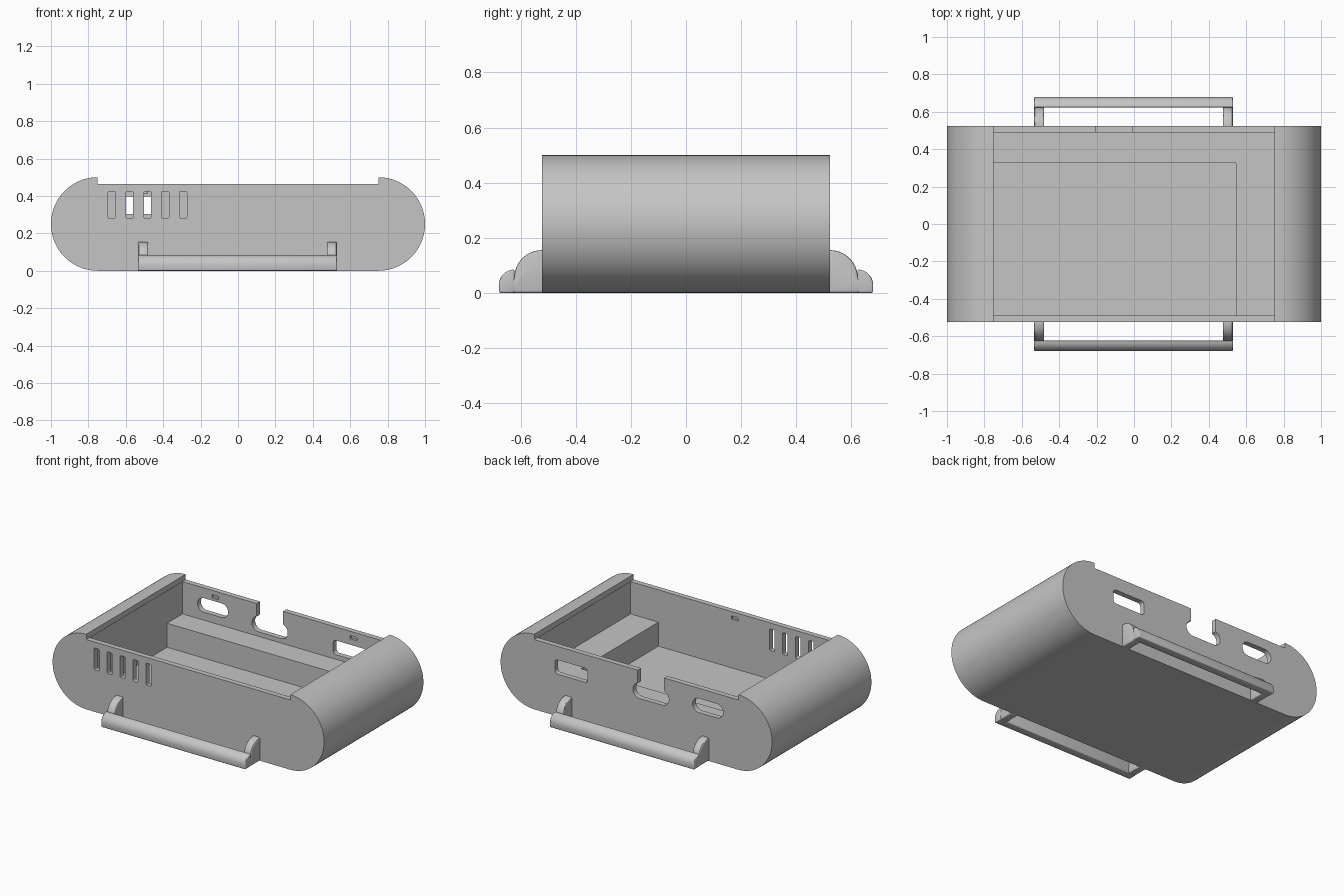
import bpy, bmesh
from math import sin, cos, pi

old = bpy.data.objects.get("Cube")
if old:
    bpy.data.objects.remove(old, do_unlink=True)

grey = bpy.data.materials.new("light grey plastic")
grey.use_nodes = True
COLOR = (0.56, 0.56, 0.56, 1)
grey.diffuse_color = COLOR
grey.node_tree.nodes["Principled BSDF"].inputs["Base Color"].default_value = COLOR


def arc(cu, cv, r, a0, a1, n):
    return [(cu + r * cos(a0 + (a1 - a0) * i / n), cv + r * sin(a0 + (a1 - a0) * i / n))
            for i in range(n + 1)]


def rounded(u0, u1, v0, v1, r, n=8):
    """Rounded rectangle outline; a radius of half the height gives a stadium."""
    pts = []
    corners = [(u1 - r, v1 - r), (u0 + r, v1 - r), (u0 + r, v0 + r), (u1 - r, v0 + r)]
    for k, (cu, cv) in enumerate(corners):
        for p in arc(cu, cv, r, k * pi / 2, (k + 1) * pi / 2, n):
            if not pts or abs(p[0] - pts[-1][0]) + abs(p[1] - pts[-1][1]) > 1e-5:
                pts.append(p)
    if abs(pts[0][0] - pts[-1][0]) + abs(pts[0][1] - pts[-1][1]) < 1e-5:
        pts.pop()
    return pts


def rect(u0, u1, v0, v1):
    return [(u0, v0), (u1, v0), (u1, v1), (u0, v1)]


def prism(name, outline, axis, lo, hi):
    """Extrude an outline along an axis from lo to hi."""
    place = {"x": lambda u, v, w: (w, u, v),
             "y": lambda u, v, w: (u, w, v),
             "z": lambda u, v, w: (u, v, w)}[axis]
    bm = bmesh.new()
    a = [bm.verts.new(place(u, v, lo)) for u, v in outline]
    b = [bm.verts.new(place(u, v, hi)) for u, v in outline]
    bm.faces.new(a)
    bm.faces.new(b[::-1])
    for i in range(len(a)):
        j = (i + 1) % len(a)
        bm.faces.new((a[i], b[i], b[j], a[j]))
    bmesh.ops.recalc_face_normals(bm, faces=bm.faces[:])
    mesh = bpy.data.meshes.new(name)
    bm.to_mesh(mesh)
    bm.free()
    mesh.materials.append(grey)
    ob = bpy.data.objects.new(name, mesh)
    bpy.context.collection.objects.link(ob)
    return ob


def activate(ob):
    bpy.ops.object.select_all(action="DESELECT")
    ob.select_set(True)
    bpy.context.view_layer.objects.active = ob


def cut(target, outline, axis, lo, hi):
    cutter = prism("cutter", outline, axis, lo, hi)
    cutter.hide_render = True
    mod = target.modifiers.new("cut", "BOOLEAN")
    mod.operation, mod.solver, mod.object = "DIFFERENCE", "EXACT", cutter
    activate(target)
    bpy.ops.object.modifier_apply(modifier=mod.name)
    bpy.data.objects.remove(cutter, do_unlink=True)


OUT, INN, CAV = 0.523, 0.488, 0.75     # outer wall, inner wall, cavity half length
FLOOR, LEDGE, RIM = 0.09, 0.25, 0.465

# Tray body with round ends, open cavity and lowered long walls
body = prism("tray_body", rounded(-1, 1, 0, 0.5, 0.25, 24), "y", -OUT, OUT)
cut(body, rect(-CAV, CAV, -INN, INN), "z", FLOOR, 0.8)
cut(body, rect(-CAV - 0.002, CAV + 0.002, RIM, 0.7), "y", -0.7, 0.7)

# Front vent slots
for i in range(5):
    x = -0.675 + i * 0.0955
    cut(body, rounded(x - 0.019, x + 0.019, 0.28, 0.425, 0.008, 3), "y", -0.6, -0.4)

# Back openings: stadium port, rectangular port, keyhole notch
cut(body, rounded(-0.64, -0.415, 0.303, 0.397, 0.0465), "y", 0.4, 0.6)
cut(body, rounded(0.36, 0.6, 0.28, 0.375, 0.02, 4), "y", 0.4, 0.6)
cut(body, rounded(-0.24, 0.025, 0.28, 0.38, 0.0495), "y", 0.4, 0.6)
cut(body, rect(-0.205, -0.01, 0.33, 0.6), "y", 0.4, 0.6)

# Small snap recesses inside the long walls
for x, y in ((-0.51, INN), (0.51, INN), (-0.02, -INN)):
    cut(body, rect(x - 0.025, x + 0.025, 0.414, 0.436), "y", y - 0.015, y + 0.015)

# L-shaped raised ledge along the back and left of the cavity
e = 0.01
prism("inner_ledge", [(-CAV - e, 0.325), (0.545, 0.325), (0.545, -INN - e), (CAV + e, -INN - e),
                      (CAV + e, INN + e), (-CAV - e, INN + e)], "z", FLOOR - e, LEDGE)

# Handles: a rounded bar on two humped arms, front and back
arm = [(0.5, 0), (0.64, 0), (0.64, 0.055)] + arc(OUT, 0.055, 0.1, 0, pi / 2, 14) + [(0.5, 0.155)]
bar = [(0.622, 0), (0.679, 0)] + arc(0.622, 0.028, 0.057, 0, pi / 2, 12)
for side, s in (("front", -1), ("back", 1)):
    parts = [("handle_bar", bar, -0.535, 0.53),
             ("handle_arm_right", arm, -0.534, -0.48),
             ("handle_arm_left", arm, 0.475, 0.529)]
    for part, outline, lo, hi in parts:
        ob = prism(side + "_" + part, [(s * u, v) for u, v in outline], "x", lo, hi)
        bev = ob.modifiers.new("soft edges", "BEVEL")
        bev.width, bev.segments = 0.01, 3
        bev.limit_method, bev.angle_limit = "ANGLE", pi / 4
        activate(ob)
        bpy.ops.object.modifier_apply(modifier=bev.name)

# Smooth curves, crisp edges
bpy.ops.object.select_all(action="DESELECT")
for ob in bpy.context.collection.objects:
    if ob.type == "MESH":
        ob.select_set(True)
bpy.context.view_layer.objects.active = body
bpy.ops.object.shade_smooth_by_angle(angle=pi / 6)
